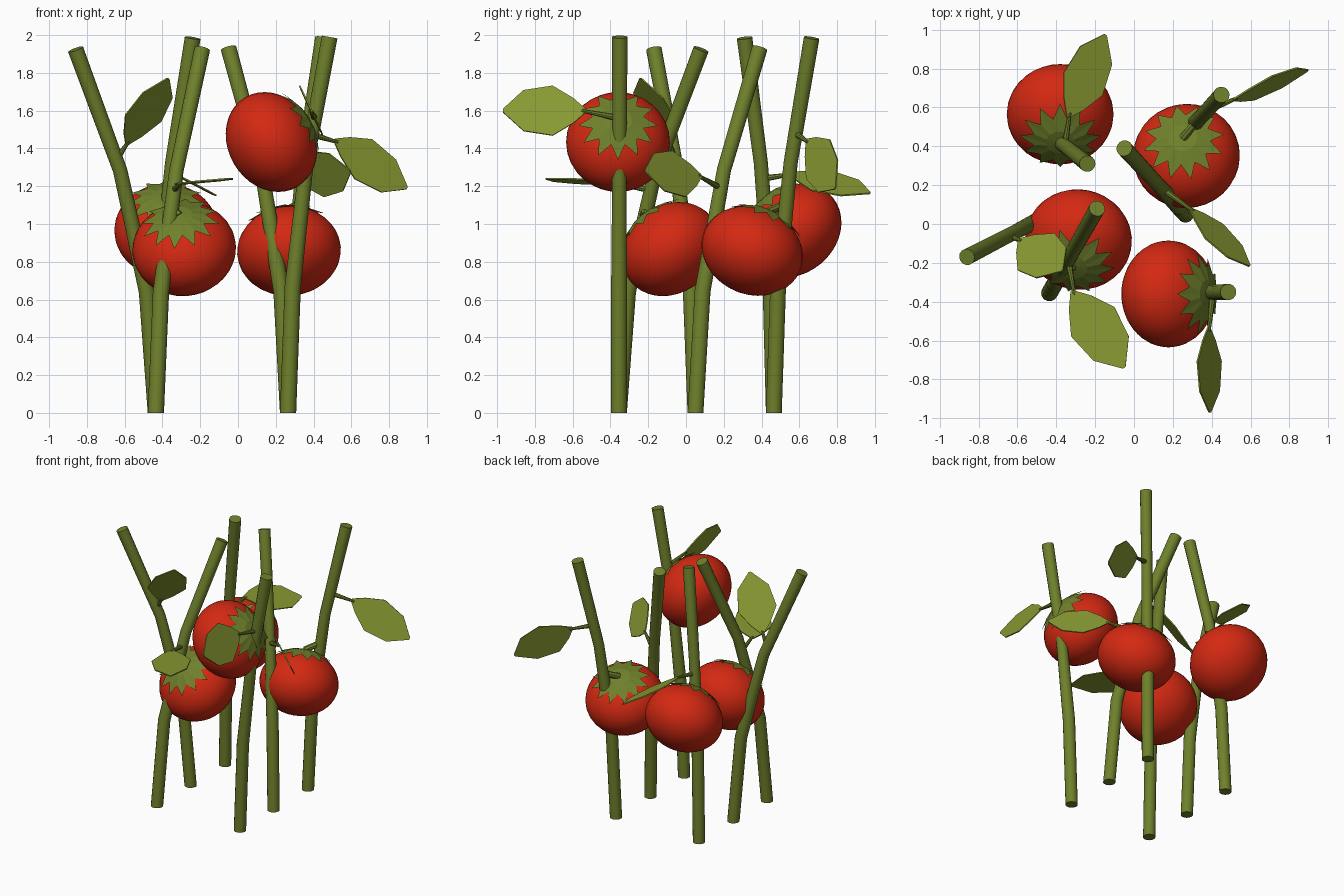
import bpy, bmesh, math
from mathutils import Vector, Matrix

if "Cube" in bpy.data.objects:
    bpy.data.objects.remove(bpy.data.objects["Cube"])


def material(name, rgb):
    m = bpy.data.materials.new(name)
    m.diffuse_color = (*rgb, 1)
    m.use_nodes = True
    m.node_tree.nodes["Principled BSDF"].inputs["Base Color"].default_value = m.diffuse_color
    return m


GREEN = material("stem green", (0.156, 0.216, 0.024))
LEAF = material("leaf green", (0.246, 0.323, 0.032))
RED = material("tomato red", (0.66, 0.022, 0.006))


def finish(name, bm, mat, smooth=True):
    bmesh.ops.recalc_face_normals(bm, faces=bm.faces)
    me = bpy.data.meshes.new(name)
    bm.to_mesh(me)
    bm.free()
    me.materials.append(mat)
    ob = bpy.data.objects.new(name, me)
    bpy.context.collection.objects.link(ob)
    if smooth:
        bpy.ops.object.select_all(action='DESELECT')
        ob.select_set(True)
        bpy.context.view_layer.objects.active = ob
        bpy.ops.object.shade_smooth_by_angle(angle=math.radians(40))
    return ob


def tube(name, pts, radii, sides, flat_base=False):
    """Capped tube swept through the points."""
    pts = [Vector(p) for p in pts]
    bm = bmesh.new()
    rings = []
    for i, p in enumerate(pts):
        d = (pts[min(i + 1, len(pts) - 1)] - pts[max(i - 1, 0)]).normalized()
        if flat_base and i == 0:
            d = Vector((0, 0, 1))
        ref = Vector((0, 1, 0)) if abs(d.y) < 0.8 else Vector((1, 0, 0))
        u = ref.cross(d).normalized()
        v = d.cross(u)
        rings.append([bm.verts.new(p + radii[i] * (u * math.cos(a) + v * math.sin(a)))
                      for a in (2 * math.pi * k / sides for k in range(sides))])
    for a, b in zip(rings, rings[1:]):
        for k in range(sides):
            j = (k + 1) % sides
            bm.faces.new((a[k], a[j], b[j], b[k]))
    bm.faces.new(rings[0])
    bm.faces.new(rings[-1])
    return finish(name, bm, GREEN)


# Stems: a 2 x 3 grid of bases, each bending towards its own top
STEMS = {
    "a": ((-0.435, 0.05), (-0.86, -0.17, 1.925)),
    "b": ((-0.435, -0.355), (-0.19, 0.08, 1.925)),
    "c": ((-0.435, 0.465), (-0.24, 0.31, 1.985)),
    "d": ((0.265, 0.05), (-0.05, 0.39, 1.93)),
    "e": ((0.265, -0.355), (0.485, -0.35, 1.99)),
    "f": ((0.265, 0.465), (0.45, 0.665, 1.985)),
}


def stem_points(key):
    (bx, by), (tx, ty, h) = STEMS[key]
    return [Vector((bx + (tx - bx) * t * t, by + (ty - by) * t * t, h * t))
            for t in (0, 1 / 3, 2 / 3, 1)]


def on_stem(key, z):
    pts = stem_points(key)
    for p, q in zip(pts, pts[1:]):
        if z <= q.z:
            return p.lerp(q, (z - p.z) / (q.z - p.z))
    return pts[-1]


for key in STEMS:
    tube("stem_" + key, stem_points(key), (0.043, 0.043, 0.038, 0.042), 14, True)

# Tomatoes: squashed balls with a toothed calyx facing the stem
A, B = 0.275, 0.23
TEETH = 12


def tomato(key, centre, axis):
    axis = Vector(axis).normalized()
    place = Matrix.Translation(centre) @ axis.to_track_quat('Z', 'Y').to_matrix().to_4x4()
    bm = bmesh.new()
    bmesh.ops.create_uvsphere(bm, u_segments=32, v_segments=20, radius=1)
    bmesh.ops.transform(bm, verts=bm.verts, matrix=place @ Matrix.Diagonal((A, A, B, 1)))
    finish("tomato_" + key, bm, RED)

    # calyx: star laid just above the skin, tips lifted a little
    def skin(polar, turn, lift):
        return place @ Vector(((A + lift) * math.sin(polar) * math.cos(turn),
                               (A + lift) * math.sin(polar) * math.sin(turn),
                               (B + lift) * math.cos(polar)))

    bm = bmesh.new()
    n = TEETH * 2
    turns = [2 * math.pi * k / n for k in range(n)]
    top = bm.verts.new(skin(0, 0, 0.008))
    inner = [bm.verts.new(skin(0.26, a, 0.008)) for a in turns]
    outer = [bm.verts.new(skin(0.8, a, 0.018) if k % 2 == 0 else skin(0.52, a, 0.008))
             for k, a in enumerate(turns)]
    for k in range(n):
        j = (k + 1) % n
        bm.faces.new((top, inner[k], inner[j]))
        bm.faces.new((inner[k], outer[k], outer[j], inner[j]))
    finish("calyx_" + key, bm, GREEN, False)

    # short stalk to the stem
    pole = Vector(centre) + axis * B
    tube("fruit_stalk_" + key, (pole, on_stem(key, pole.z + 0.04)), (0.022, 0.022), 8)


tomato("c", (-0.38, 0.565, 0.965), (0, -0.63, 0.77))
tomato("f", (0.27, 0.35, 0.858), (-0.08, 0.4, 0.91))
tomato("b", (-0.285, -0.08, 0.867), (-0.12, -0.62, 0.77))
tomato("e", (0.177, -0.36, 1.434), (0.86, 0, 0.5))

# Leaves: flat faceted blades, each on a thin stalk from its stem
PROFILE = ((0, 0.06), (0.15, 0.5), (0.4, 1), (0.75, 0.82), (1, 0.06))


def leaf(key, z, base, tip, across, width):
    base, tip = Vector(base), Vector(tip)
    along = tip - base
    w = Vector(across)
    w = (w - along * (w.dot(along) / along.length_squared)).normalized() * width / 2
    bm = bmesh.new()
    rows = [[bm.verts.new(base + along * t + w * s * k) for s in (-1, 1)] for t, k in PROFILE]
    for p, q in zip(rows, rows[1:]):
        bm.faces.new((p[0], p[1], q[1], q[0]))
    ob = finish("leaf_" + key, bm, LEAF, False)
    mod = ob.modifiers.new("thickness", 'SOLIDIFY')
    mod.thickness = 0.008
    mod.offset = 0
    tube("leaf_stalk_" + key, (on_stem(key, z), base + along * 0.05), (0.018, 0.009), 8)


leaf("c", 1.24, (-0.34, 0.55, 1.27), (-0.147, 0.974, 1.164), (0.8, -0.45, -0.4), 0.25)
leaf("b", 1.18, (-0.32, -0.345, 1.21), (-0.05, -0.74, 1.24), (0.8, 0.55, 0.05), 0.27)
leaf("f", 1.48, (0.51, 0.64, 1.445), (0.894, 0.79, 1.19), (0.34, 0.46, 0.79), 0.26)
leaf("d", 1.19, (0.29, 0.08, 1.255), (0.595, -0.216, 1.28), (-0.3, -0.3, 0.9), 0.27)
leaf("e", 1.56, (0.385, -0.53, 1.60), (0.39, -0.97, 1.60), (-0.42, 0, 0.9), 0.29)
leaf("a", 1.34, (-0.59, -0.08, 1.42), (-0.37, -0.24, 1.77), (0.7, 0.7, -0.12), 0.27)
